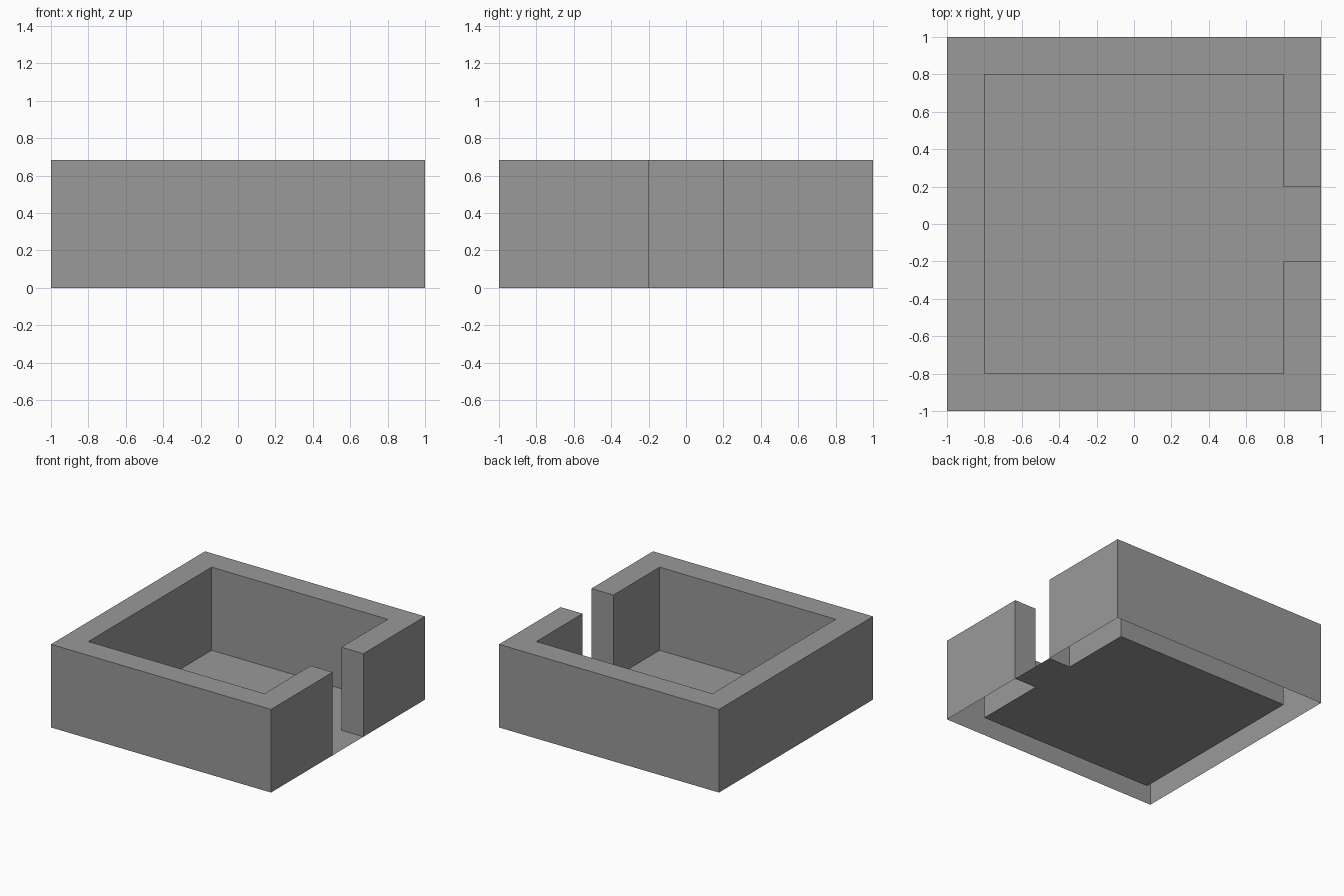
import bpy
import bmesh

cube = bpy.data.objects.get("Cube")
if cube:
    bpy.data.objects.remove(cube, do_unlink=True)

OUTER, INNER, GAP, HEIGHT = 1.0, 0.8, 0.2, 0.683

grey = bpy.data.materials.new("plain_grey")
grey.use_nodes = True
colour = (0.32, 0.32, 0.32, 1.0)
grey.diffuse_color = colour
grey.node_tree.nodes["Principled BSDF"].inputs["Base Color"].default_value = colour


def mirrored(half):
    """Close a half outline by mirroring it across the x axis."""
    return half + [(x, -y) for x, y in reversed(half)]


def add_object(name, bm):
    mesh = bpy.data.meshes.new(name)
    bm.to_mesh(mesh)
    bm.free()
    mesh.materials.append(grey)
    obj = bpy.data.objects.new(name, mesh)
    bpy.context.collection.objects.link(obj)
    return obj


# Half outline: inside edge to the doorway, then the outside edge
inside = [(-INNER, INNER), (INNER, INNER), (INNER, GAP), (OUTER, GAP)]
outside = [(OUTER, OUTER), (-OUTER, OUTER)]

# Thick walls with a doorway, hollow and open underneath
bm = bmesh.new()
outline = mirrored(inside + outside)
low = [bm.verts.new((x, y, 0)) for x, y in outline]
top = [bm.verts.new((x, y, HEIGHT)) for x, y in outline]
bm.faces.new(top)
for i in range(len(outline)):
    j = (i + 1) % len(outline)
    bm.faces.new((low[i], low[j], top[j], top[i]))
add_object("walls", bm)

# Thin floor running out through the doorway
bm = bmesh.new()
bm.faces.new([bm.verts.new((x, y, 0)) for x, y in reversed(mirrored(inside))])
add_object("floor", bm)
